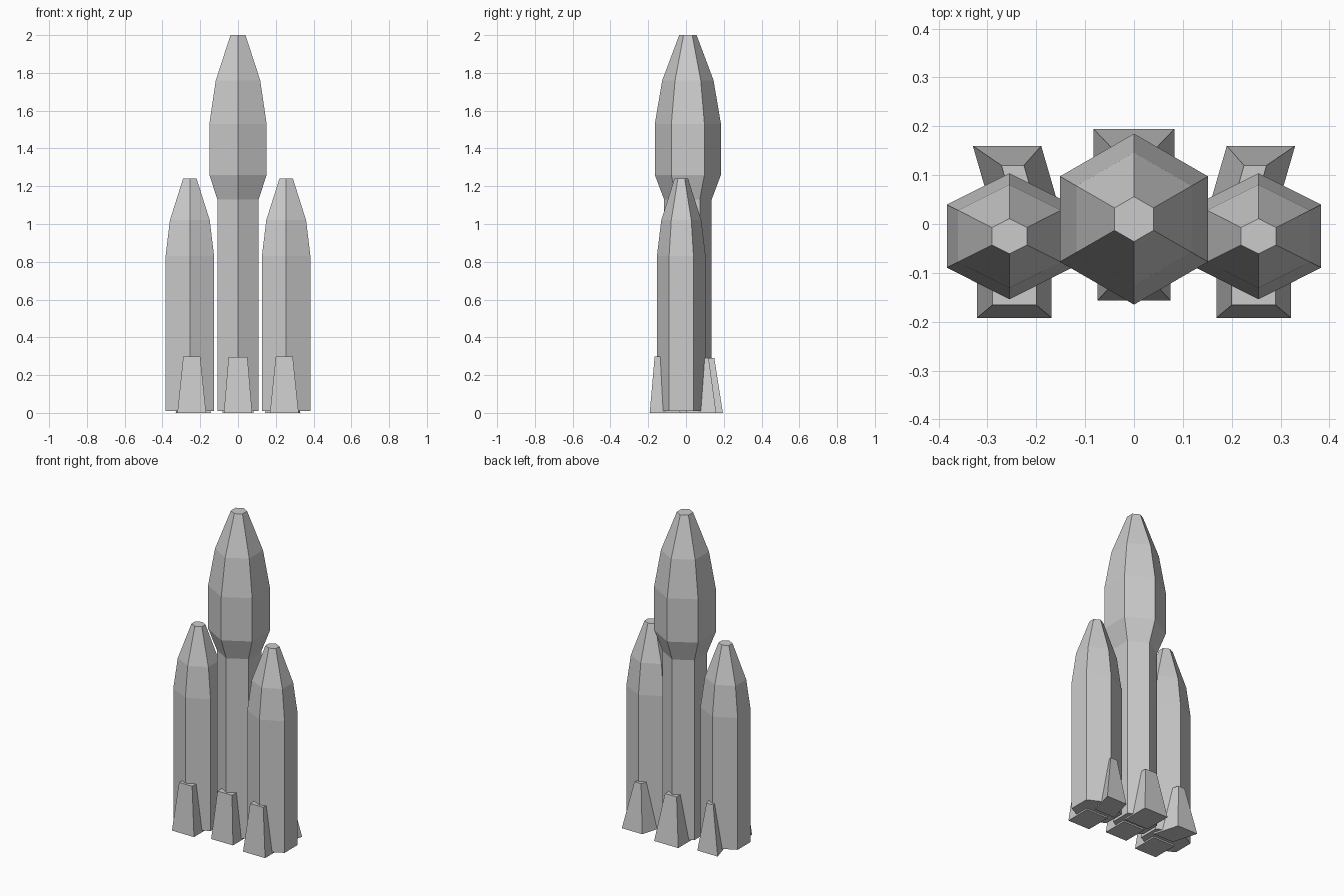
import bpy
import bmesh
from math import cos, sin, pi

cube = bpy.data.objects.get("Cube")
if cube:
    bpy.data.objects.remove(cube, do_unlink=True)

grey = bpy.data.materials.new("hull_grey")
grey.use_nodes = True
colour = (0.6, 0.6, 0.6, 1)
grey.diffuse_color = colour
grey.node_tree.nodes["Principled BSDF"].inputs["Base Color"].default_value = colour


def loft(name, rings):
    """Join matching rings of points into a closed, flat-faced solid."""
    bm = bmesh.new()
    loops = [[bm.verts.new(p) for p in ring] for ring in rings]
    for low, high in zip(loops, loops[1:]):
        for i in range(len(low)):
            j = (i + 1) % len(low)
            bm.faces.new((low[i], low[j], high[j], high[i]))
    bm.faces.new(loops[0][::-1])
    bm.faces.new(loops[-1])
    bmesh.ops.recalc_face_normals(bm, faces=bm.faces[:])
    mesh = bpy.data.meshes.new(name)
    bm.to_mesh(mesh)
    bm.free()
    mesh.materials.append(grey)
    obj = bpy.data.objects.new(name, mesh)
    bpy.context.collection.objects.link(obj)


def hex_body(name, x, y, profile, widen=1.0):
    """Six-sided hull with corners to the front and back; profile is (radius, z)."""
    loft(name, [[(x + r * widen * sin(k * pi / 3), y + r * cos(k * pi / 3), z)
                 for k in range(6)] for r, z in profile])


def fin(name, x, base, top, height, shear=0.0):
    """Tapered block; base and top are (half width, outer y, inner y)."""
    rings = []
    for (w, outer, inner), z in ((base, 0), (top, height)):
        s = shear * (base[1] - outer)
        t = shear * (base[1] - inner)
        rings.append([(x - w + s, outer, z), (x + w + s, outer, z),
                      (x + w + t, inner, z), (x - w + t, inner, z)])
    loft(name, rings)


# Central rocket with its wide payload section and nose
hex_body("core_stage", 0, 0.01, [(0.126, 0.01), (0.126, 1.13), (0.175, 1.26),
                               (0.175, 1.53), (0.136, 1.76), (0.046, 2.0)])
fin("core_front_fin", 0, (0.075, -0.157, 0), (0.05, -0.13, -0.03), 0.295)
fin("core_back_fin", 0, (0.083, 0.195, 0.02), (0.04, 0.15, 0.06), 0.29)

# Side boosters, mirrored
for side, sign in (("left", 1), ("right", -1)):
    hex_body(side + "_booster", sign * 0.255, -0.025,
             [(0.129, 0.01), (0.129, 0.83), (0.106, 1.02), (0.036, 1.24)], 1.0 / cos(pi / 6) * 0.995)
    fin(side + "_front_fin", sign * 0.245, (0.076, -0.192, -0.03),
        (0.045, -0.166, -0.06), 0.298)
    fin(side + "_back_fin", sign * 0.26, (0.07, 0.16, 0),
        (0.023, 0.12, 0.03), 0.29, -sign * 0.29)
